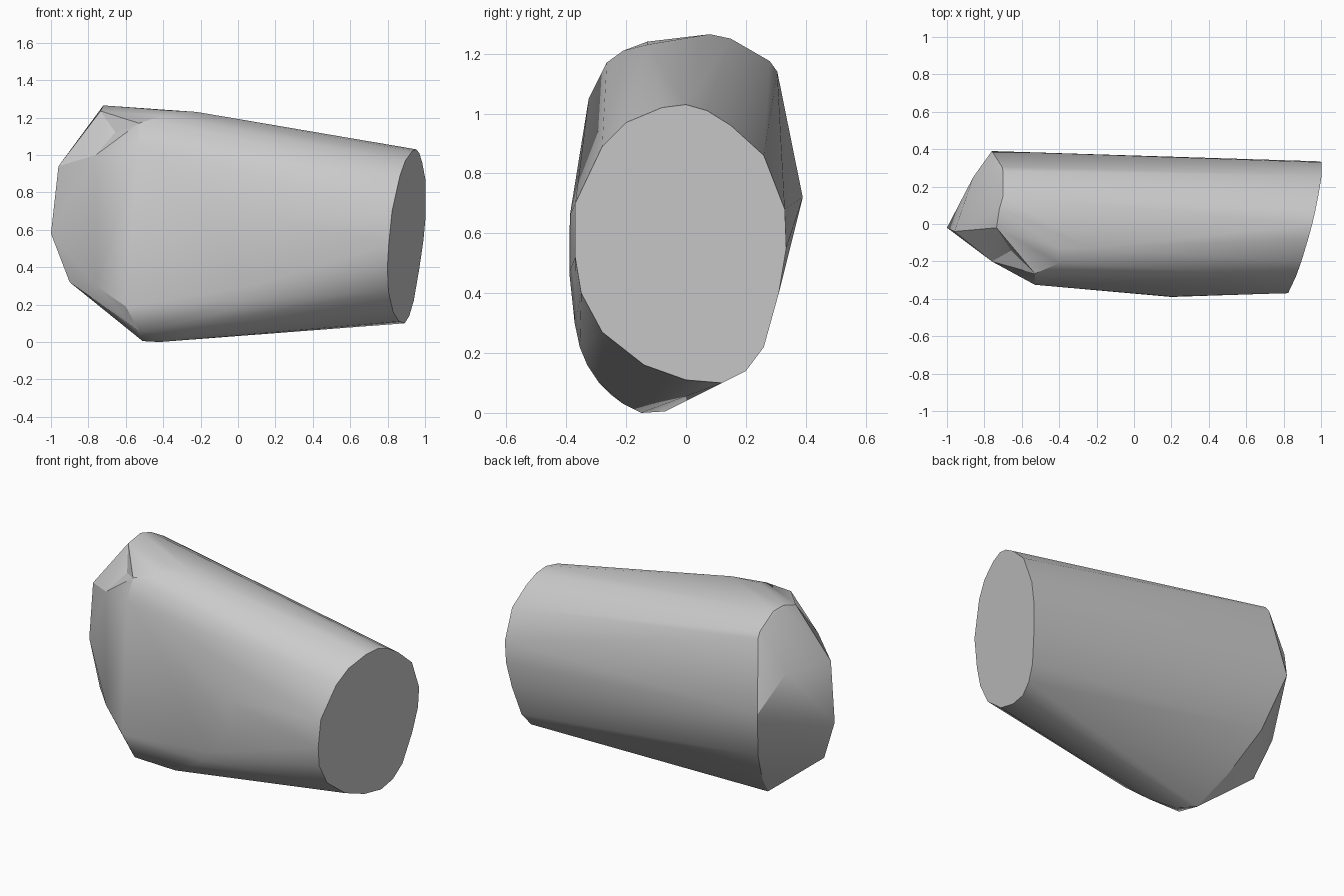
import bpy
import bmesh
import math
from mathutils import Vector

# Remove the default cube only
default = bpy.data.objects.get("Cube")
if default:
    bpy.data.objects.remove(default, do_unlink=True)


def flat_material(name, colour):
    """One plain material with matching viewport and render colour."""
    material = bpy.data.materials.new(name)
    material.use_nodes = True
    material.diffuse_color = colour
    shader = material.node_tree.nodes["Principled BSDF"]
    shader.inputs["Base Color"].default_value = colour
    shader.inputs["Roughness"].default_value = 0.8
    return material


def end_point(y, z):
    """Lift a profile point onto the slanted plane of the cut end."""
    return (0.85 + 0.26 * y + 0.1 * z, y, z)


def hull_object(name, points, dent, depth, material):
    """Wrap a tight skin around the section points and press in one dent."""
    mesh = bpy.data.meshes.new(name)
    bm = bmesh.new()
    for point in points:
        bm.verts.new(point)
    bmesh.ops.convex_hull(bm, input=bm.verts[:])
    loose = [v for v in bm.verts if not v.link_faces]
    bmesh.ops.delete(bm, geom=loose, context="VERTS")
    # Merge the triangles that lie in one plane, such as the cut end
    bmesh.ops.dissolve_limit(bm, angle_limit=math.radians(1),
                             verts=bm.verts[:], edges=bm.edges[:])
    bmesh.ops.recalc_face_normals(bm, faces=bm.faces[:])
    # Press the face nearest the dent inwards
    target = Vector(dent)
    hollow = min(bm.faces, key=lambda f: (f.calc_center_median() - target).length)
    bmesh.ops.poke(bm, faces=[hollow], offset=-depth)
    bm.to_mesh(mesh)
    bm.free()
    mesh.materials.append(material)
    obj = bpy.data.objects.new(name, mesh)
    bpy.context.collection.objects.link(obj)
    return obj


# Oval outline of the cut end, as y and z
cut_end = [end_point(y, z) for y, z in (
    (0, 1.03), (.07, 1.01), (.15, .96), (.26, .86), (.33, .68),
    (.335, .55), (.31, .4), (.26, .22), (.2, .14), (.12, .1),
    (0, .11), (-.14, .16), (-.28, .27), (-.35, .4), (-.37, .52),
    (-.37, .7), (-.28, .89), (-.2, .97), (-.08, 1.02))]

# Rim around the back of the blunt end, from the top down to the keel
back_rim = [(-.72, .08, 1.265), (-.7, .15, 1.25), (-.7, .28, 1.175),
            (-.705, .305, 1.14), (-.76, .39, .72), (-.68, .27, .4),
            (-.59, .1, .17), (-.51, -.07, .005)]

# Blunt nose
nose = [(-1, -.02, .58), (-.96, -.04, .94), (-.9, -.06, .32),
        (-.86, .25, .95)]

# Upper shoulder running along the front
shoulder = [(-.735, -.02, 1.235), (-.4, -.13, 1.24), (-.22, -.13, 1.23),
            (-.4, -.21, 1.21), (-.53, -.265, 1.17)]

# Slanted facet between the nose and the front
front_facet = [(-.76, -.2, 1), (-.53, -.325, 1.05), (-.76, -.2, .3),
               (-.6, -.27, .19), (-.53, -.25, .06)]

# Curve sweeping from the keel up to the widest part of the front
belly = [(-.42, -.15, 0), (-.28, -.21, .03), (-.18, -.29, .1),
         (-.08, -.33, .16), (0, -.355, .22), (.08, -.372, .3),
         (.2, -.39, .47), (.2, -.388, .66)]

grey = flat_material("plain grey", (0.6, 0.6, 0.6, 1))
body = hull_object(
    "tapered_body",
    cut_end + back_rim + nose + shoulder + front_facet + belly,
    (-.68, -.16, 1.14), .03, grey)

# Smooth shading with crisp rims
bpy.ops.object.select_all(action="DESELECT")
body.select_set(True)
bpy.context.view_layer.objects.active = body
bpy.ops.object.shade_smooth_by_angle(angle=math.radians(28))
